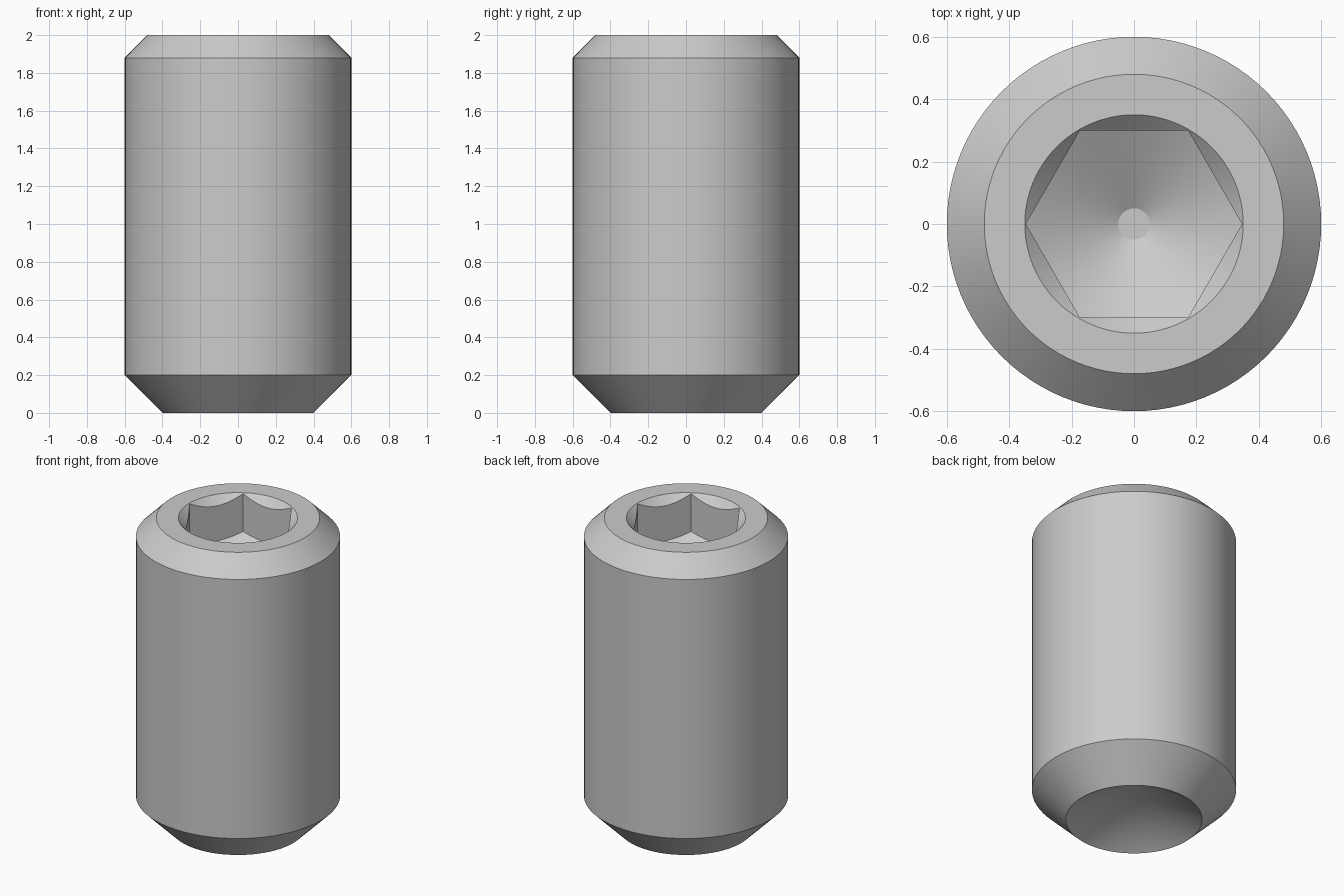
import bpy
import bmesh
from math import cos, sin, tan, pi, radians

cube = bpy.data.objects.get("Cube")
if cube:
    bpy.data.objects.remove(cube, do_unlink=True)

SEGMENTS = 96          # divisible by six, so hexagon corners land on vertices
FLAT = 0.30            # centre to flat of the hexagonal socket
MOUTH = 0.35           # radius of the socket countersink
CORNER = FLAT / cos(pi / 6)
SOCKET_Z = 1.75        # height of the socket wall's foot at its corners
DRILL = tan(radians(30))

steel = bpy.data.materials.new("steel grey")
steel.use_nodes = True
grey = (0.6, 0.6, 0.6, 1)
steel.diffuse_color = grey
steel.node_tree.nodes["Principled BSDF"].inputs["Base Color"].default_value = grey


def hex_radius(angle):
    return FLAT / cos(angle % (pi / 3) - pi / 6)


def floor_z(r):
    return SOCKET_Z - (CORNER - r) * DRILL


def circle(r, z):
    return lambda a: (r, z)


def socket_rim(a):
    r = hex_radius(a)
    return r, 2 - (MOUTH - r)


def socket_foot(a):
    r = hex_radius(a)
    return r, floor_z(r)


# Section from the cup edge, up the outside, then down into the socket
section = [
    circle(0.40, 0), circle(0.60, 0.20), circle(0.60, 1.88), circle(0.48, 2),
    circle(MOUTH, 2), socket_rim, socket_foot, circle(0.05, floor_z(0.05)),
]

bm = bmesh.new()
rings = []
for profile in section:
    ring = []
    for i in range(SEGMENTS):
        a = 2 * pi * i / SEGMENTS
        r, z = profile(a)
        ring.append(bm.verts.new((r * cos(a), r * sin(a), z)))
    rings.append(ring)

for low, high in zip(rings, rings[1:]):
    for i in range(SEGMENTS):
        j = (i + 1) % SEGMENTS
        bm.faces.new((low[i], low[j], high[j], high[i]))

# Flat end of the drilled socket and conical cup in the point
bm.faces.new(rings[-1])
apex = bm.verts.new((0, 0, 0.40 * DRILL))
for i in range(SEGMENTS):
    bm.faces.new((rings[0][(i + 1) % SEGMENTS], rings[0][i], apex))
bmesh.ops.recalc_face_normals(bm, faces=bm.faces)

mesh = bpy.data.meshes.new("set_screw")
bm.to_mesh(mesh)
bm.free()
mesh.materials.append(steel)
screw = bpy.data.objects.new("set_screw", mesh)
bpy.context.collection.objects.link(screw)

bpy.ops.object.select_all(action="DESELECT")
screw.select_set(True)
bpy.context.view_layer.objects.active = screw
bpy.ops.object.shade_smooth_by_angle(angle=radians(25))
